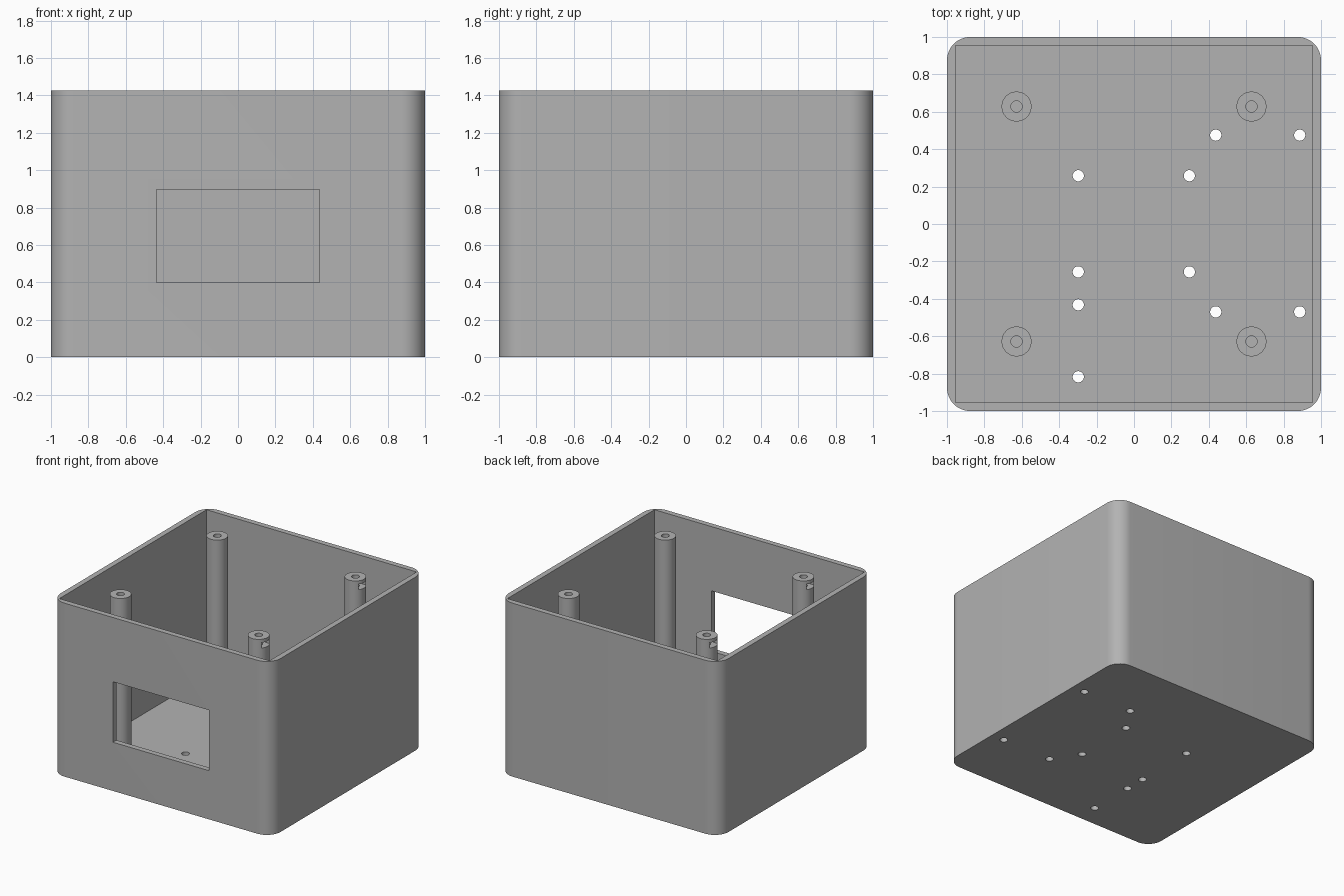
import bpy
import bmesh
from math import cos, sin, pi, radians

HEIGHT = 1.425
WALL = 0.045
FLOOR = 0.06
CORNER = 0.125

if "Cube" in bpy.data.objects:
    bpy.data.objects.remove(bpy.data.objects["Cube"], do_unlink=True)

grey = bpy.data.materials.new("plain grey")
colour = (0.45, 0.45, 0.45, 1)
grey.use_nodes = True
grey.diffuse_color = colour
grey.node_tree.nodes["Principled BSDF"].inputs["Base Color"].default_value = colour


def prism(name, outline, z0, z1):
    """Closed solid from a flat outline, extruded upwards."""
    bm = bmesh.new()
    base = bm.faces.new([bm.verts.new((x, y, z0)) for x, y in outline])
    top = bmesh.ops.extrude_face_region(bm, geom=[base])
    verts = [v for v in top["geom"] if isinstance(v, bmesh.types.BMVert)]
    bmesh.ops.translate(bm, vec=(0, 0, z1 - z0), verts=verts)
    bmesh.ops.recalc_face_normals(bm, faces=bm.faces)
    mesh = bpy.data.meshes.new(name)
    bm.to_mesh(mesh)
    bm.free()
    mesh.materials.append(grey)
    obj = bpy.data.objects.new(name, mesh)
    bpy.context.collection.objects.link(obj)
    return obj


def box(name, x0, x1, y0, y1, z0, z1):
    return prism(name, [(x0, y0), (x1, y0), (x1, y1), (x0, y1)], z0, z1)


def cylinder(name, x, y, r, z0, z1, n=48):
    ring = [(x + r * cos(2 * pi * i / n), y + r * sin(2 * pi * i / n)) for i in range(n)]
    return prism(name, ring, z0, z1)


def rounded_square(half, r, steps=12):
    c = half - r
    points = []
    for k, (sx, sy) in enumerate([(1, 1), (-1, 1), (-1, -1), (1, -1)]):
        for i in range(steps + 1):
            a = (k + i / steps) * pi / 2
            points.append((sx * c + r * cos(a), sy * c + r * sin(a)))
    return points


def cut(obj, cutters):
    """Subtract each cutter and remove it."""
    bpy.context.view_layer.objects.active = obj
    for cutter in cutters:
        cutter.hide_render = True
        mod = obj.modifiers.new("cut", "BOOLEAN")
        mod.operation = "DIFFERENCE"
        mod.solver = "EXACT"
        mod.object = cutter
        bpy.ops.object.modifier_apply(modifier=mod.name)
        bpy.data.objects.remove(cutter, do_unlink=True)


def smooth(obj):
    bpy.ops.object.select_all(action="DESELECT")
    obj.select_set(True)
    bpy.context.view_layer.objects.active = obj
    bpy.ops.object.shade_smooth_by_angle(angle=radians(30))


# Open box with a square-cornered cavity and a front window
shell = prism("box_shell", rounded_square(1, CORNER), 0, HEIGHT)
inner = 1 - WALL
cutters = [
    box("cavity_cutter", -inner, inner, -inner, inner, FLOOR, HEIGHT + 0.2),
    box("window_cutter", -0.436, 0.436, -1.2, -0.8, 0.4, 0.897),
]

# Mounting holes through the floor
holes = [(x, y) for x in (0.437, 0.886) for y in (0.475, -0.47)]
holes += [(x, y) for x in (-0.298, 0.296) for y in (0.258, -0.256)]
holes += [(-0.298, -0.432), (-0.298, -0.817)]
for x, y in holes:
    cutters.append(cylinder("hole_cutter", x, y, 0.03, -0.1, FLOOR + 0.1, 32))
cut(shell, cutters)
smooth(shell)

# Four screw posts with a blind screw hole and an outward nut slot
for side, sx in (("left", 1), ("right", -1)):
    for end, sy in (("front", -1), ("back", 1)):
        x, y = sx * 0.628, sy * 0.628
        post = cylinder(f"screw_post_{end}_{side}", x, y, 0.08, FLOOR, HEIGHT)
        x0, x1 = sorted((x - sx * 0.05, x + sx * 0.15))
        cut(post, [
            cylinder("screw_cutter", x, y, 0.03, HEIGHT - 0.35, HEIGHT + 0.1, 32),
            box("slot_cutter", x0, x1, y - 0.05, y + 0.05, HEIGHT - 0.073, HEIGHT - 0.028),
        ])
        smooth(post)
